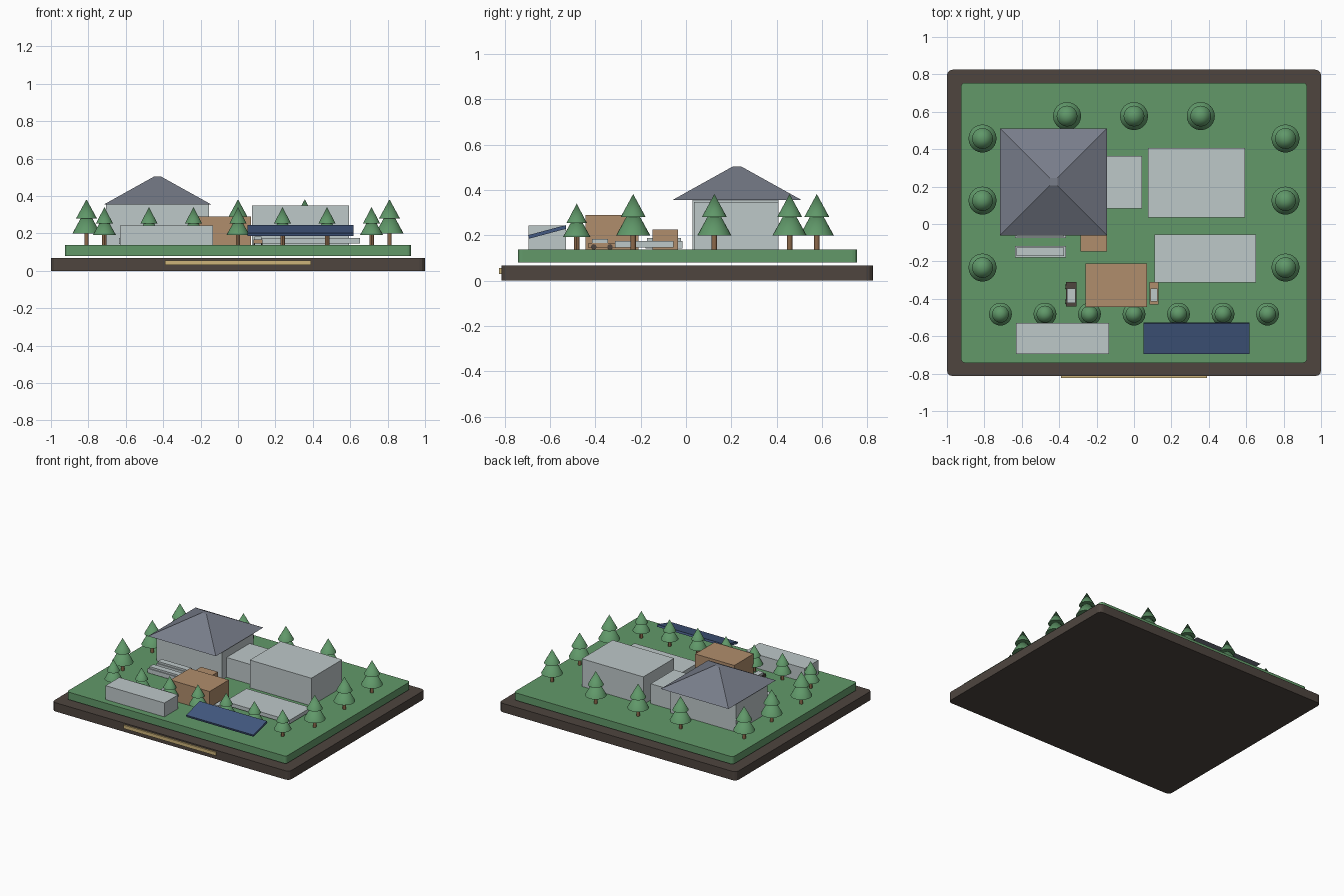
import bpy, math

if "Cube" in bpy.data.objects:
    bpy.data.objects.remove(bpy.data.objects["Cube"])


def material(name, r, g, b):
    m = bpy.data.materials.new(name)
    m.diffuse_color = [(c / 255 / 12.92 if c < 11 else ((c / 255 + 0.055) / 1.055) ** 2.4)
                       for c in (r, g, b)] + [1]
    m.use_nodes = True
    m.node_tree.nodes["Principled BSDF"].inputs["Base Color"].default_value = m.diffuse_color
    return m


EARTH = material("dark brown", 78, 69, 63)
GRASS = material("grass green", 98, 153, 105)
LEAF = material("tree green", 96, 152, 105)
BARK = material("bark brown", 140, 105, 75)
WALL = material("pale grey", 190, 200, 201)
ROOF = material("slate grey", 120, 125, 138)
CLAY = material("clay brown", 176, 141, 108)
NAVY = material("navy blue", 68, 90, 130)
GOLD = material("gold", 205, 180, 122)


def finish(name, mat):
    o = bpy.context.object
    o.name = name
    o.data.materials.append(mat)
    return o


def box(name, mat, x0, x1, y0, y1, z0, z1):
    bpy.ops.mesh.primitive_cube_add(
        size=1, location=((x0 + x1) / 2, (y0 + y1) / 2, (z0 + z1) / 2))
    bpy.context.object.scale = (x1 - x0, y1 - y0, z1 - z0)
    bpy.ops.object.transform_apply(location=False, rotation=False, scale=True)
    return finish(name, mat)


def cone(name, mat, x, y, z0, z1, r0, r1=0, sides=24, turn=0.0):
    bpy.ops.mesh.primitive_cone_add(
        vertices=sides, radius1=r0, radius2=r1, depth=z1 - z0,
        location=(x, y, (z0 + z1) / 2), rotation=(0, 0, turn))
    o = finish(name, mat)
    if sides > 4:
        bpy.ops.object.shade_smooth_by_angle(angle=math.radians(30))
    return o


def round_corners(o, width):
    # bevel only the four upright edges
    weights = o.data.attributes.new("bevel_weight_edge", "FLOAT", "EDGE")
    for e in o.data.edges:
        a, b = (o.data.vertices[i].co for i in e.vertices)
        weights.data[e.index].value = 1.0 if abs(a.z - b.z) > 0.01 else 0.0
    mod = o.modifiers.new("rounding", "BEVEL")
    mod.limit_method = "WEIGHT"
    mod.width = width
    mod.segments = 3


# Plinth, lawn and front plaque
round_corners(box("plinth", EARTH, -1, 1, -0.813, 0.825, 0, 0.067), 0.03)
round_corners(box("lawn", GRASS, -0.925, 0.925, -0.742, 0.755, 0.08, 0.137), 0.02)
box("plaque", GOLD, -0.39, 0.39, -0.824, -0.81, 0.03, 0.056)

# Main hall with truncated pyramid roof
box("hall_walls", WALL, -0.706, -0.155, 0.028, 0.408, 0.137, 0.357)
cone("hall_roof", ROOF, -0.43, 0.225, 0.355, 0.503, 0.286 * math.sqrt(2),
     0.02 * math.sqrt(2), 4, math.pi / 4)

# Other buildings
box("link_building", WALL, -0.155, 0.043, 0.083, 0.364, 0.137, 0.288)
box("side_building", WALL, 0.075, 0.594, 0.035, 0.407, 0.137, 0.348)
box("front_building", WALL, -0.63, -0.134, -0.695, -0.53, 0.137, 0.243)
box("clay_building", CLAY, -0.26, 0.07, -0.443, -0.21, 0.137, 0.289)
box("clay_porch", CLAY, -0.286, -0.144, -0.147, -0.035, 0.137, 0.226)
box("paved_deck", WALL, 0.11, 0.653, -0.313, -0.055, 0.147, 0.175)

# Tilted solar panel
panel = box("solar_panel", NAVY, 0.05, 0.617, -0.085, 0.085, -0.008, 0.008)
panel.location = (0.333, -0.612, 0.215)
panel.rotation_euler = (math.radians(15), 0, 0)

# Two long low carriages with narrower tops
for y in (-0.148, -0.045):
    box("carriage_body", WALL, -0.637, -0.364, y - 0.03, y + 0.03, 0.142, 0.175)
    box("carriage_top", WALL, -0.628, -0.373, y - 0.023, y + 0.023, 0.175, 0.189)

# Small cars
for x, y, half_w, half_l, mat in ((-0.336, -0.375, 0.028, 0.066, EARTH),
                                  (0.107, -0.371, 0.023, 0.06, CLAY)):
    box("car_body", mat, x - half_w, x + half_w, y - half_l, y + half_l, 0.145, 0.166)
    box("car_cabin", WALL, x - half_w * 0.8, x + half_w * 0.8,
        y - half_l * 0.72, y + half_l * 0.45, 0.166, 0.184)
    for sx in (-1, 1):
        for sy in (-1, 1):
            bpy.ops.mesh.primitive_cylinder_add(
                vertices=12, radius=0.012, depth=0.008, rotation=(0, math.pi / 2, 0),
                location=(x + sx * half_w * 0.9, y + sy * half_l * 0.6, 0.149))
            finish("car_wheel", EARTH)


# Trees made of a trunk and two stacked cones
def tree(x, y, radius, low, mid, top):
    cone("tree_trunk", BARK, x, y, 0.137, low + 0.02, 0.012, 0.012, 12)
    cone("tree_lower", LEAF, x, y, low, low + (top - low) * 0.75, radius)
    cone("tree_upper", LEAF, x, y, mid, top, radius * 0.74)


for x in (-0.81, 0.81):
    for y in (0.457, 0.125, -0.233):
        tree(x, y, 0.075, 0.2, 0.28, 0.382)
for x in (-0.358, 0, 0.357):
    tree(x, 0.577, 0.075, 0.2, 0.28, 0.382)
for i in range(7):
    tree((i - 3) * 0.238, -0.482, 0.061, 0.192, 0.254, 0.34)
